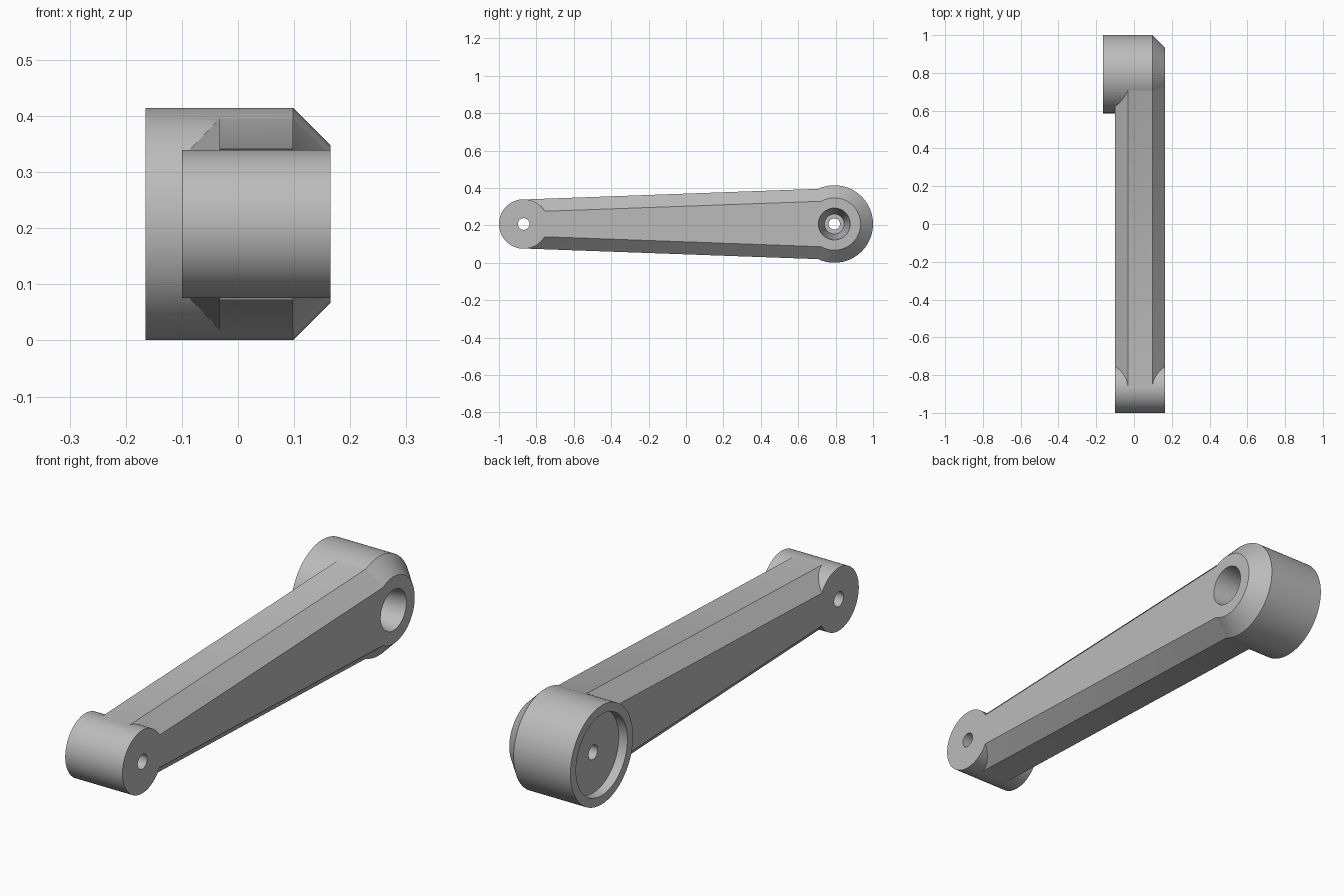
import bpy, bmesh, math

cube = bpy.data.objects.get("Cube")
if cube:
    bpy.data.objects.remove(cube, do_unlink=True)

HUB_Y, PIN_Y, MID_Z = 0.793, -0.868, 0.2075
HUB_R, PIN_R = 0.207, 0.132
LEFT, RIGHT, CHAMFER = -0.1, 0.165, 0.067

metal = bpy.data.materials.new("grey metal")
metal.use_nodes = True
colour = (0.5, 0.5, 0.5, 1)
metal.diffuse_color = colour
metal.node_tree.nodes["Principled BSDF"].inputs["Base Color"].default_value = colour


def loft(name, rings):
    """Skin a row of closed rings and cap both ends."""
    bm = bmesh.new()
    loops = [[bm.verts.new(p) for p in ring] for ring in rings]
    n = len(loops[0])
    for a, b in zip(loops, loops[1:]):
        for i in range(n):
            j = (i + 1) % n
            bm.faces.new((a[i], a[j], b[j], b[i]))
    bm.faces.new(loops[0])
    bm.faces.new(loops[-1])
    bmesh.ops.recalc_face_normals(bm, faces=bm.faces)
    mesh = bpy.data.meshes.new(name)
    bm.to_mesh(mesh)
    bm.free()
    mesh.materials.append(metal)
    obj = bpy.data.objects.new(name, mesh)
    bpy.context.collection.objects.link(obj)
    return obj


def turned(name, y, profile, sides=96):
    """Solid of revolution about the x direction; profile is (x, radius)."""
    angles = [2 * math.pi * (i + 0.5) / sides for i in range(sides)]
    return loft(name, [[(x, y + r * math.cos(a), MID_Z + r * math.sin(a))
                        for a in angles] for x, r in profile])


def arm_section(y, h):
    """Chamfered rectangle across the arm."""
    c = CHAMFER
    half = [(LEFT, h - c), (LEFT + c, h), (RIGHT - c, h), (RIGHT, h - c)]
    outline = half + [(x, -z) for x, z in reversed(half)]
    return [(x, y, MID_Z + z) for x, z in outline]


# Tapering arm with bosses at both ends
crank = loft("crank_arm", [arm_section(PIN_Y, 0.131), arm_section(HUB_Y, 0.191)])
hub = turned("hub", HUB_Y, [(-RIGHT, HUB_R), (RIGHT - CHAMFER, HUB_R),
                            (RIGHT, HUB_R - CHAMFER)])
pin_boss = turned("pin_boss", PIN_Y, [(LEFT, PIN_R), (RIGHT, PIN_R)])

# Tapered socket, through hole and shallow recess in the hub; hole in the pin boss
socket = turned("socket_cutter", HUB_Y, [(-0.05, 0.053), (RIGHT, 0.085),
                                         (0.2, 0.09)], 64)
bore = turned("bore_cutter", HUB_Y, [(-0.3, 0.03), (0.3, 0.03)], 48)
recess = turned("recess_cutter", HUB_Y, [(-0.3, 0.17), (-0.125, 0.17)])
pin_hole = turned("pin_hole_cutter", PIN_Y, [(-0.3, 0.031), (0.3, 0.031)], 48)

steps = [(hub, "UNION"), (pin_boss, "UNION")]
steps += [(c, "DIFFERENCE") for c in (socket, bore, recess, pin_hole)]
bpy.context.view_layer.objects.active = crank
crank.select_set(True)
for tool, operation in steps:
    mod = crank.modifiers.new(tool.name, "BOOLEAN")
    mod.object = tool
    mod.operation = operation
    mod.solver = "EXACT"
    bpy.ops.object.modifier_apply(modifier=mod.name)
    bpy.data.objects.remove(tool, do_unlink=True)

bpy.ops.object.shade_smooth_by_angle(angle=math.radians(25))
